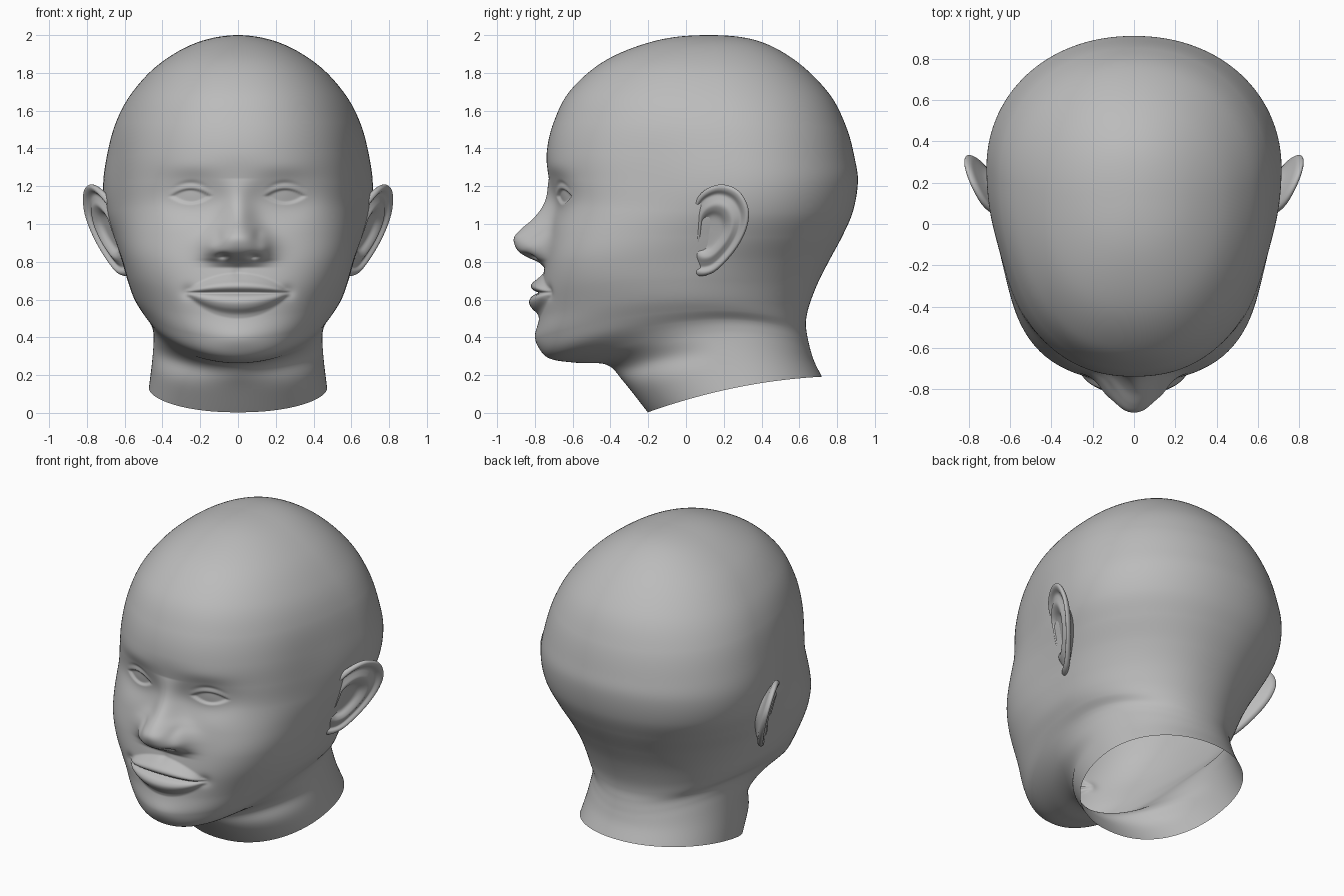
import bpy, bmesh, math

if "Cube" in bpy.data.objects:
    bpy.data.objects.remove(bpy.data.objects["Cube"])

skin = bpy.data.materials.new("plain grey clay")
skin.diffuse_color = (0.5, 0.5, 0.5, 1)
skin.use_nodes = True
skin.node_tree.nodes["Principled BSDF"].inputs["Base Color"].default_value = skin.diffuse_color


def interp(keys, rows, t):
    """Smooth curve through rows of numbers, clamped at both ends."""
    t = min(max(t, keys[0]), keys[-1])
    n = len(keys)
    i = 0
    while i < n - 2 and t > keys[i + 1]:
        i += 1
    d = keys[i + 1] - keys[i]
    u = (t - keys[i]) / d
    out = []
    for c in range(len(rows[0])):
        def slope(k):
            a, b = max(k - 1, 0), min(k + 1, n - 1)
            return (rows[b][c] - rows[a][c]) / (keys[b] - keys[a])
        p, q = rows[i][c], rows[i + 1][c]
        out.append((2*u**3 - 3*u**2 + 1) * p + (u**3 - 2*u**2 + u) * d * slope(i)
                   + (3*u**2 - 2*u**3) * q + (u**3 - u**2) * d * slope(i + 1))
    return out


def g(v, s):
    return math.exp(-(v / s) ** 2)


def skin_rings(name, rings, flip=False):
    """Join closed rings of points into a smooth shell."""
    n = len(rings[0])
    faces = []
    for i in range(len(rings) - 1):
        for j in range(n):
            k = (j + 1) % n
            f = ((i + 1)*n + j, (i + 1)*n + k, i*n + k, i*n + j)
            faces.append(f[::-1] if flip else f)
    me = bpy.data.meshes.new(name)
    me.from_pydata([p for r in rings for p in r], [], faces)
    bm = bmesh.new()
    bm.from_mesh(me)
    bmesh.ops.remove_doubles(bm, verts=bm.verts, dist=1e-5)
    for f in bm.faces:
        f.smooth = True
    bm.to_mesh(me)
    bm.free()
    me.materials.append(skin)
    ob = bpy.data.objects.new(name, me)
    bpy.context.collection.objects.link(ob)
    m = ob.modifiers.new("soften", 'SMOOTH')
    m.factor, m.iterations = 0.5, 2
    return ob


# Head and neck cross-sections, crown to neck:
# front y, front z, widest y, half width, side z, back y, back z
ROWS = [
    (.12, 2.0, .12, 0, 2.0, .12, 2.0),
    (-.15, 1.973, .13, .22, 1.96, .37, 1.973),
    (-.42, 1.87, .14, .42, 1.845, .58, 1.865),
    (-.61, 1.71, .18, .565, 1.69, .758, 1.69),
    (-.70, 1.54, .22, .65, 1.53, .85, 1.51),
    (-.737, 1.38, .25, .697, 1.35, .895, 1.34),
    (-.727, 1.24, .26, .715, 1.2, .91, 1.22),
    (-.705, 1.10, .24, .70, 1.06, .885, 1.07),
    (-.72, .95, .17, .658, .93, .83, .94),
    (-.745, .80, .06, .618, .81, .755, .80),
    (-.765, .66, 0, .585, .70, .695, .68),
    (-.775, .52, 0, .55, .605, .65, .56),
    (-.785, .40, .04, .51, .54, .635, .48),
    (-.735, .295, .05, .468, .485, .64, .42),
    (-.58, .265, .1, .45, .435, .65, .37),
    (-.42, .255, .15, .447, .375, .66, .33),
    (-.33, .165, .2, .455, .27, .68, .27),
    (-.2, 0, .26, .472, .13, .72, .19)]
a, b = ROWS[0], ROWS[1]
ghost = tuple(b[c] if c in (1, 4, 6) else 2*a[c] - b[c] for c in range(7))
SECT = [ghost] + ROWS
SKEYS = [i - 1 for i in range(len(SECT))]

# Nose: z -> height, half width, bluntness
NOSE_Z = [.77, .80, .82, .85, .89, .93, .97, 1.02, 1.08, 1.15, 1.24]
NOSE = [(0, .15, 2.8), (.04, .155, 2.8), (.09, .16, 2.8), (.145, .16, 2.7),
        (.178, .155, 2.5), (.187, .14, 2.3), (.16, .115, 2.1),
        (.108, .09, 2), (.064, .078, 2), (.03, .07, 2), (0, .08, 2)]
# Lips: z -> height
LIP_Z = [.50, .525, .555, .585, .612, .626, .636, .646, .665, .685, .705, .74]
LIP = [(0,), (.013,), (.045,), (.06,), (.052,), (.034,), (.012,),
       (.036,), (.056,), (.054,), (.034,), (0,)]


def face_relief(x, z):
    """Forward push that models the facial features."""
    x = abs(x)
    f = 0.0
    # nose with wings and nostrils
    if NOSE_Z[0] < z < NOSE_Z[-1]:
        h, w, k = interp(NOSE_Z, NOSE, z)
        f += h * math.exp(-(x / w) ** k)
        f -= .012 * g(x - .105, .025) * g(z - .94, .03)
    f += .012 * g(x - .14, .03) * g(z - .875, .035)
    f -= .04 * g(x - .08, .03) * g(z - .828, .016)
    # lips, mouth corners, philtrum
    if x < .27:
        t = 1 - (x / .27) ** 2
        zz = .636 + (z - .636) / max(t ** .8, .2)
        if LIP_Z[0] < zz < LIP_Z[-1]:
            f += interp(LIP_Z, LIP, zz)[0] * t ** .7
    f -= .014 * g(x - .265, .035) * g(z - .64, .035)
    f -= .008 * g(x, .025) * g(z - .745, .03)
    # chin
    f += .015 * g(x, .13) * g(z - .39, .06)
    # eye sockets, brows, eyeballs and lids
    ex, ez = x - .25, z - 1.147
    f -= .05 * g(ex, .14) * g(ez, .10)
    f += .005 * g(ex, .15) * g(z - 1.30, .05)
    f += .032 * g(ex, .10) * g(ez, .065)
    hz = .043 * (1 - (ex / .11) ** 2)
    if hz > 0:
        d = min(max((hz - abs(ez)) / .012, 0), 1)
        f -= .013 * d * d * (3 - 2 * d)
        f -= .006 * g(ez - hz - .028, .012) * g(ex, .09)
    return f


def head_ring(t, n=216):
    yf, zf, ym, w, zs, yb, zb = interp(SKEYS, SECT, t)
    nf = 2.2 + .8 * g(zf - .85, .25) - .4 * g(zf - .22, .06)
    pts = []
    for j in range(n):
        u = -1 + 2 * j / n
        ang = math.pi * (.55 * u + .45 * u ** 3)
        s, c = math.sin(ang), math.cos(ang)
        e = nf if c > 0 else 2.1
        r = (abs(s) ** e + abs(c) ** e) ** (-1 / e)
        s, c = s * r, c * r
        y = ym + ((yf - ym) if c > 0 else (ym - yb)) * c
        z = zs + (zf - zb) / 2 * c + ((zf + zb) / 2 - zs) * c * c
        x = w * s * (1 - .04 * g(y + .2, .25) * g(z - 1.2, .3))  # temples
        if c > .25 and .25 < z < 1.6:
            y -= face_relief(x, z)
        pts.append((x, y, z))
    return pts


# Head and neck shell, finer over the face, open at the neck
steps = []
for i in range(len(ROWS) - 1):
    k = 26 if 4 <= i <= 12 else 9
    steps += [i + m / k for m in range(k)]
steps.append(len(ROWS) - 1)
skin_rings("head_and_neck", [head_ring(t) for t in steps])

# Ears: outline (y, z) from front bottom, over the top, to the lobe
OUT = [(0, .78), (.02, .90), (.033, 1.02), (.045, 1.11), (.10, 1.18), (.19, 1.21),
       (.28, 1.175), (.33, 1.085), (.325, .99), (.28, .89), (.21, .80),
       (.14, .74), (.07, .725), (.02, .745)]
LOOP = OUT[-2:] + OUT + OUT[:3]
LKEYS = [i - 2 for i in range(len(LOOP))]
# Ear relief from the hollow out over the rim to the back: scale, outward offset
EAR = [(0, -.016), (.2, -.016), (.36, -.012), (.47, .008), (.58, .018), (.70, .006),
       (.80, -.002), (.88, .014), (.95, .016), (1.0, .002), (.97, -.018),
       (.85, -.03), (.68, -.05), (.55, -.09)]


def ear(name, side):
    n = 72
    rim = [interp(LKEYS, LOOP, j * len(OUT) / n) for j in range(n)]
    rings = []
    for m in range(4 * (len(EAR) - 1) + 1):
        k, off = interp(list(range(len(EAR))), EAR, m / 4)
        ring = []
        for y, z in rim:
            y, z = .12 + (y - .12) * k, .95 + (z - .95) * k
            # the front edge sinks into the cheek
            x = .372 + .449 * y + .265 * z + off - .03 * g(y - .01, .05)
            ring.append((side * x, y, z))
        rings.append(ring)
    return skin_rings(name, rings, flip=side > 0)


ear("ear_left", 1)
ear("ear_right", -1)
